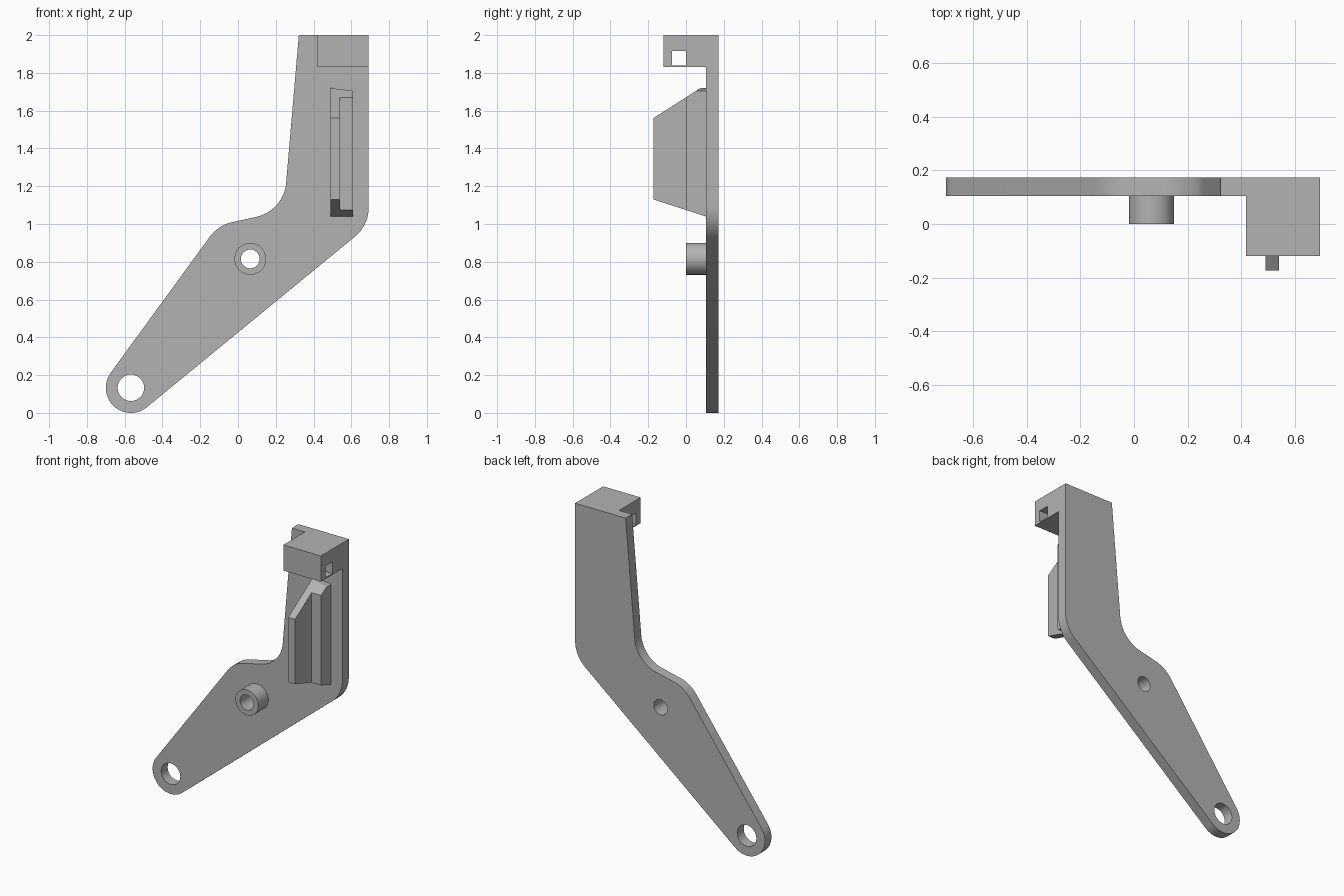
import bpy, bmesh
from math import cos, sin, tan, radians
from mathutils import Vector

cube = bpy.data.objects.get("Cube")
if cube:
    bpy.data.objects.remove(cube, do_unlink=True)

grey = bpy.data.materials.new("plain_grey")
grey.use_nodes = True
grey.diffuse_color = (0.45, 0.45, 0.45, 1)
for node in grey.node_tree.nodes:
    if node.type == 'BSDF_PRINCIPLED':
        node.inputs["Base Color"].default_value = grey.diffuse_color


def arc(cx, cy, r, start=0, end=360, steps=48):
    full = end - start == 360
    count = steps if full else steps + 1
    angles = [radians(start + (end - start) * i / steps) for i in range(count)]
    return [Vector((cx + r * cos(a), cy + r * sin(a))) for a in angles]


def fillet(before, corner, after, r, steps=12):
    """Points of a round of radius r between two straight edges."""
    before, corner, after = Vector(before), Vector(corner), Vector(after)
    u, v = (before - corner).normalized(), (after - corner).normalized()
    half = u.angle(v) / 2
    centre = corner + (u + v).normalized() * r / sin(half)
    a = corner + u * r / tan(half) - centre
    b = corner + v * r / tan(half) - centre
    return [centre + a.lerp(b, i / steps).normalized() * r for i in range(steps + 1)]


def rect(a0, a1, b0, b1):
    return [(a0, b0), (a1, b0), (a1, b1), (a0, b1)]


def prism(name, loops, axis, low, high, cuts=()):
    """Extrude an outline with holes along an axis, then trim it by planes."""
    curve = bpy.data.curves.new(name + "_profile", 'CURVE')
    curve.dimensions = '2D'
    curve.fill_mode = 'BOTH'
    curve.extrude = (high - low) / 2
    for loop in loops:
        spline = curve.splines.new('POLY')
        spline.points.add(len(loop) - 1)
        for point, co in zip(spline.points, loop):
            point.co = (co[0], co[1], 0, 1)
        spline.use_cyclic_u = True
    helper = bpy.data.objects.new(name + "_profile", curve)
    bpy.context.collection.objects.link(helper)
    graph = bpy.context.evaluated_depsgraph_get()
    mesh = bpy.data.meshes.new_from_object(helper.evaluated_get(graph))
    bpy.data.objects.remove(helper, do_unlink=True)
    bpy.data.curves.remove(curve)

    bm = bmesh.new()
    bm.from_mesh(mesh)
    for v in bm.verts:
        a, b, c = v.co
        c += (low + high) / 2
        v.co = {'x': (c, a, b), 'y': (a, c, b), 'z': (a, b, c)}[axis]
    bmesh.ops.remove_doubles(bm, verts=bm.verts, dist=0.0001)
    for point, normal in cuts:
        bmesh.ops.bisect_plane(bm, geom=bm.verts[:] + bm.edges[:] + bm.faces[:],
                               plane_co=point, plane_no=normal, clear_outer=True)
        rim = [e for e in bm.edges if e.is_boundary]
        bmesh.ops.holes_fill(bm, edges=rim, sides=0)
    bmesh.ops.recalc_face_normals(bm, faces=bm.faces)
    bm.to_mesh(mesh)
    bm.free()
    mesh.name = name
    mesh.materials.clear()
    mesh.materials.append(grey)
    for p in mesh.polygons:
        p.use_smooth = True
        p.material_index = 0
    mesh.set_sharp_from_angle(angle=radians(30))
    obj = bpy.data.objects.new(name, mesh)
    bpy.context.collection.objects.link(obj)
    return obj


# Bent lever plate with rounded foot, pivot hole and boss hole
foot, boss = (-0.567, 0.133), (0.065, 0.815)
front, back = 0.105, 0.173
foot_arc = arc(*foot, 0.133, 144, 309.4, 28)
heel, top_right, top_left = (0.692, 0.993), (0.692, 2), (0.322, 2)
inner, shoulder = (0.242, 1.07), (-0.105, 0.993)
outline = (foot_arc
           + fillet(foot_arc[-1], heel, top_right, 0.2)
           + [top_right, top_left]
           + fillet(top_left, inner, shoulder, 0.2)
           + fillet(inner, shoulder, foot_arc[0], 0.2))
prism("lever_plate", [outline, arc(*foot, 0.07), arc(*boss, 0.05)], 'y', front, back)

# Tubular boss
prism("pivot_boss", [arc(*boss, 0.084), arc(*boss, 0.05)], 'y', 0, front)

# Top block with a square slot running through it
prism("top_block", [rect(-0.12, front, 1.83, 2), rect(-0.073, 0, 1.838, 1.915)],
      'x', 0.417, 0.692)

# Stepped rib, trimmed by sloping ends
footprint = [(0.49, front), (0.49, -0.173), (0.54, -0.173), (0.54, 0),
             (0.61, 0), (0.61, front)]
prism("stepped_rib", [footprint], 'z', 0.9, 1.9, cuts=[
    ((0.5, front, 1.04), (0, -0.09, -0.278)),
    ((0.5, -0.173, 1.56), (0, -0.15, 0.235)),
    ((0.49, front, 1.72), (0.125, 0, 1)),
])
